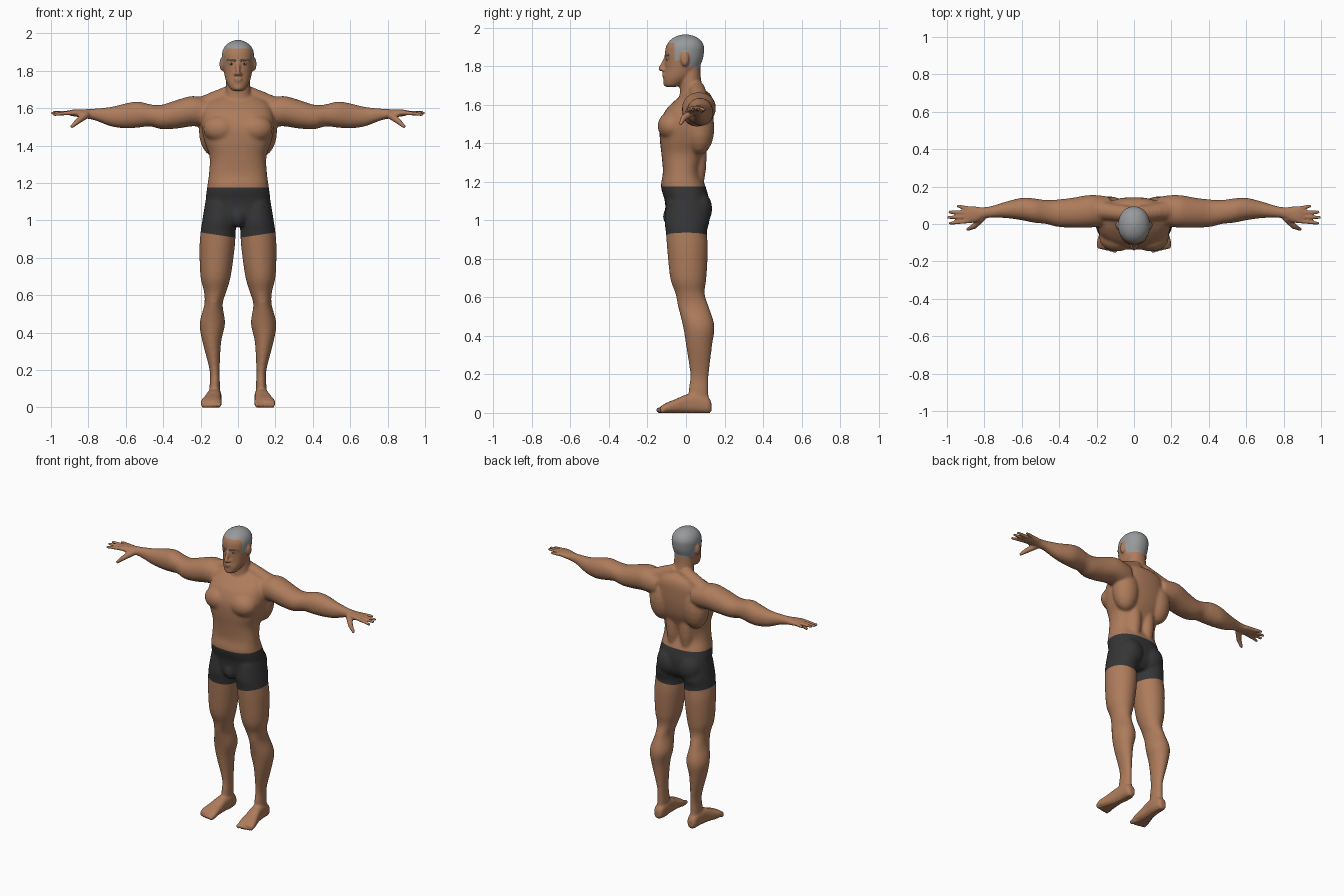
import bpy, bmesh, math
from mathutils import Vector, Matrix


def material(name, rgb):
    m = bpy.data.materials.new(name)
    m.diffuse_color = (*rgb, 1)
    return m


SKIN = material("skin", (0.42, 0.2, 0.105))
SHORTS = material("charcoal_cloth", (0.036, 0.036, 0.038))
HAIR = material("grey_hair", (0.31, 0.32, 0.325))
WHITE = material("eye_white", (0.6, 0.58, 0.55))
DARK = material("dark_iris", (0.03, 0.02, 0.015))


def spline(rows, steps=5):
    """Smooth rows of numbers with a Catmull-Rom curve."""
    out = []
    for i in range(len(rows) - 1):
        p = [rows[max(i - 1, 0)], rows[i], rows[i + 1], rows[min(i + 2, len(rows) - 1)]]
        for s in range(steps):
            t = s / steps
            out.append([0.5 * (2 * b + (c - a) * t + (2 * a - 5 * b + 4 * c - d) * t * t
                               + (3 * b - a - 3 * c + d) * t ** 3) for a, b, c, d in zip(*p)])
    return out + [list(rows[-1])]


def loft(bm, rows, axis, power=2.0, mirror=True, n=32):
    """Rows: position on axis, then centre and radius on the two other axes."""
    for side in ((1, -1) if mirror else (1,)):
        rings = []
        for t, a, ra, b, rb in spline(rows):
            ring = []
            for k in range(n):
                c, s = math.cos(k * math.tau / n), math.sin(k * math.tau / n)
                u = a + ra * math.copysign(abs(c) ** (2 / power), c)
                v = b + rb * math.copysign(abs(s) ** (2 / power), s)
                x, y, z = {"x": (t, u, v), "y": (u, t, v), "z": (u, v, t)}[axis]
                ring.append(bm.verts.new((x * side, y, z)))
            rings.append(ring)
        faces = [bm.faces.new(rings[0]), bm.faces.new(rings[-1])]
        for r, q in zip(rings, rings[1:]):
            faces += [bm.faces.new((r[k], r[(k + 1) % n], q[(k + 1) % n], q[k])) for k in range(n)]
        bmesh.ops.recalc_face_normals(bm, faces=faces)


def ball(bm, pos, rad, mirror=True, seg=20):
    for side in ((1, -1) if mirror else (1,)):
        m = Matrix.Translation((pos[0] * side, pos[1], pos[2])) @ Matrix.Diagonal((*rad, 1))
        bmesh.ops.create_uvsphere(bm, u_segments=seg, v_segments=seg // 2, radius=1, matrix=m)


def capsule(bm, p, q, r1, r2, mirror=True, count=9):
    for i in range(count):
        t = i / (count - 1)
        r = r1 + (r2 - r1) * t
        ball(bm, Vector(p).lerp(Vector(q), t), (r, r, r), mirror, 12)


def finish(bm, name, mats):
    me = bpy.data.meshes.new(name)
    bm.to_mesh(me)
    bm.free()
    for m in mats:
        me.materials.append(m)
    ob = bpy.data.objects.new(name, me)
    bpy.context.collection.objects.link(ob)
    me.shade_smooth()
    return ob


bm = bmesh.new()

# torso from crotch to neck base
loft(bm, [(0.97, 0, .08, .0, .08), (1.02, 0, .15, .005, .108), (1.1, 0, .172, .005, .115),
          (1.175, 0, .165, -.014, .116), (1.25, 0, .155, -.022, .098), (1.34, 0, .152, -.015, .112),
          (1.42, 0, .178, -.004, .132), (1.5, 0, .195, .003, .138), (1.57, 0, .19, .018, .125),
          (1.62, 0, .17, .04, .1), (1.655, 0, .125, .055, .072), (1.675, 0, .075, .05, .05)],
     "z", 2.4, False, 48)
# chest, back, hip muscles
ball(bm, (.092, -.075, 1.49), (.095, .073, .075))
ball(bm, (.125, .07, 1.48), (.085, .078, .14))
ball(bm, (.05, .05, 1.33), (.05, .058, .2))
ball(bm, (.078, .062, 1.06), (.085, .075, .095))
ball(bm, (0, -.07, 1.02), (.045, .05, .06), False)
# neck and sloping trapezius
loft(bm, [(1.62, 0, .085, .045, .08), (1.68, 0, .069, .03, .062), (1.74, 0, .064, .022, .055),
          (1.82, 0, .06, .02, .055)], "z", 2, False)
capsule(bm, (.04, .055, 1.68), (.2, .075, 1.605), .045, .055)

# arms
loft(bm, [(.13, .07, .075, 1.575, .07), (.19, .07, .084, 1.58, .078), (.25, .067, .087, 1.584, .081),
          (.33, .06, .08, 1.567, .076), (.41, .058, .073, 1.553, .065), (.47, .064, .064, 1.562, .059),
          (.535, .072, .065, 1.566, .07), (.6, .08, .06, 1.559, .067), (.68, .076, .045, 1.555, .052),
          (.76, .065, .032, 1.566, .033), (.81, .058, .031, 1.57, .025), (.84, .052, .041, 1.572, .021),
          (.88, .05, .046, 1.575, .018), (.905, .05, .042, 1.575, .012)], "x", 2.1)
# fingers and thumb
for y0, tip in ((.016, (.982, .004, 1.567)), (.039, (.991, .035, 1.574)),
                (.062, (.984, .064, 1.577)), (.082, (.94, .096, 1.575))):
    capsule(bm, (.885, y0, 1.576), tip, .0135, .0095)
capsule(bm, (.815, .03, 1.562), (.855, -.012, 1.532), .021, .016)
capsule(bm, (.855, -.012, 1.532), (.888, -.028, 1.502), .016, .01)

# legs
loft(bm, [(1.1, .095, .08, .005, .105), (1.0, .101, .09, .005, .117), (.94, .106, .094, .002, .107),
          (.85, .112, .094, .008, .106), (.7, .12, .081, .012, .094), (.62, .122, .06, .021, .076),
          (.55, .131, .049, .039, .08), (.45, .137, .068, .066, .082), (.35, .14, .05, .068, .068),
          (.2, .125, .027, .07, .049), (.12, .124, .028, .065, .052), (.04, .125, .03, .07, .05)], "z")
ball(bm, (.13, -.012, .575), (.034, .034, .05))
# feet
loft(bm, [(.132, .125, .018, .03, .022), (.115, .125, .031, .04, .041), (.06, .125, .037, .05, .051),
          (0, .13, .04, .047, .048), (-.05, .137, .048, .036, .037), (-.1, .143, .056, .026, .027),
          (-.132, .143, .052, .017, .017)], "y", 2.6)
for i in range(5):
    x, r = .102 + .0215 * i, .015 - .001 * i
    capsule(bm, (x, -.11, .016), (x, -.142 + .005 * i, r), r, r - .001, count=5)

# head
loft(bm, [(1.692, 0, .024, -.08, .022), (1.705, 0, .042, -.067, .047), (1.74, 0, .062, -.043, .073),
          (1.78, 0, .073, -.024, .086), (1.83, 0, .081, -.012, .097), (1.87, 0, .085, -.008, .101),
          (1.905, 0, .083, -.005, .098), (1.935, 0, .067, -.003, .08), (1.955, 0, .04, -.003, .05),
          (1.965, 0, .012, -.003, .015)], "z", 2.1, False)
# nose, lips, brow ridge, chin, ears
capsule(bm, (0, -.104, 1.845), (0, -.131, 1.787), .01, .013, False)
ball(bm, (.012, -.117, 1.782), (.011, .013, .009))
ball(bm, (0, -.113, 1.757), (.024, .012, .007), False)
ball(bm, (0, -.111, 1.745), (.02, .012, .007), False)
ball(bm, (0, -.1, 1.71), (.026, .018, .016), False)
capsule(bm, (.012, -.1, 1.855), (.055, -.082, 1.857), .011, .009)
ball(bm, (.087, -.006, 1.836), (.012, .022, .036))

# fuse every part into one skin
body = finish(bm, "body", [SKIN, SHORTS, HAIR])
mod = body.modifiers.new("fuse", "REMESH")
mod.mode = "VOXEL"
mod.voxel_size = 0.006
graph = bpy.context.evaluated_depsgraph_get()
fused = bpy.data.meshes.new_from_object(body.evaluated_get(graph))
body.modifiers.clear()
bm = bmesh.new()
bm.from_mesh(fused)

# soften: lightly everywhere, more on the large muscles
soft = [v for v in bm.verts if abs(v.co.x) < .79 and .09 < v.co.z < 1.68]
for verts, count in ((bm.verts[:], 2), (soft, 10)):
    for _ in range(count):
        bmesh.ops.smooth_vert(bm, verts=verts, factor=0.5, use_axis_x=True, use_axis_y=True, use_axis_z=True)
for v in bm.verts:
    if v.co.z < .004:
        v.co.z = 0


def cut(test, co, no):
    faces = [f for f in bm.faces if test(f.calc_center_median())]
    geom = {e for f in faces for e in f.edges} | {v for f in faces for v in f.verts} | set(faces)
    bmesh.ops.bisect_plane(bm, geom=list(geom), dist=1e-5, plane_co=co, plane_no=no)


# crisp edges for the shorts and the hairline
def is_hip(c):
    return .85 < c.z < 1.25 and abs(c.x) < .3


def is_head(c):
    return c.z > 1.77 and abs(c.x) < .15


cut(is_hip, (0, 0, 1.177), (0, 0, 1))
cut(lambda c: is_hip(c) and c.x > 0, (0, 0, .906), (-.15, 0, 1))
cut(lambda c: is_hip(c) and c.x < 0, (0, 0, .906), (.15, 0, 1))
for y in (-.06, .015):
    cut(is_head, (0, y, 0), (0, 1, 0))
for z in (1.795, 1.83, 1.92):
    cut(is_head, (0, 0, z), (0, 0, 1))
for f in bm.faces:
    c = f.calc_center_median()
    f.material_index = 0
    ear = abs(c.x) > .083 and c.z < 1.875 and abs(c.y + .006) < .026
    if is_hip(c) and .906 + .15 * abs(c.x) < c.z < 1.177:
        f.material_index = 1
    elif is_head(c) and not ear and (c.z > 1.92 or (c.y > -.06 and c.z > 1.83)
                                     or (c.y > .015 and c.z > 1.795)):
        f.material_index = 2
bm.to_mesh(body.data)
bm.free()
body.data.shade_smooth()

# eyes and eyebrows
bm = bmesh.new()
ball(bm, (.034, -.094, 1.836), (.014, .01, .006))
finish(bm, "eyes", [WHITE])
bm = bmesh.new()
ball(bm, (.034, -.1, 1.836), (.005, .0055, .005))
finish(bm, "irises", [DARK])
bm = bmesh.new()
capsule(bm, (.015, -.108, 1.855), (.055, -.089, 1.859), .005, .004)
finish(bm, "eyebrows", [HAIR])
